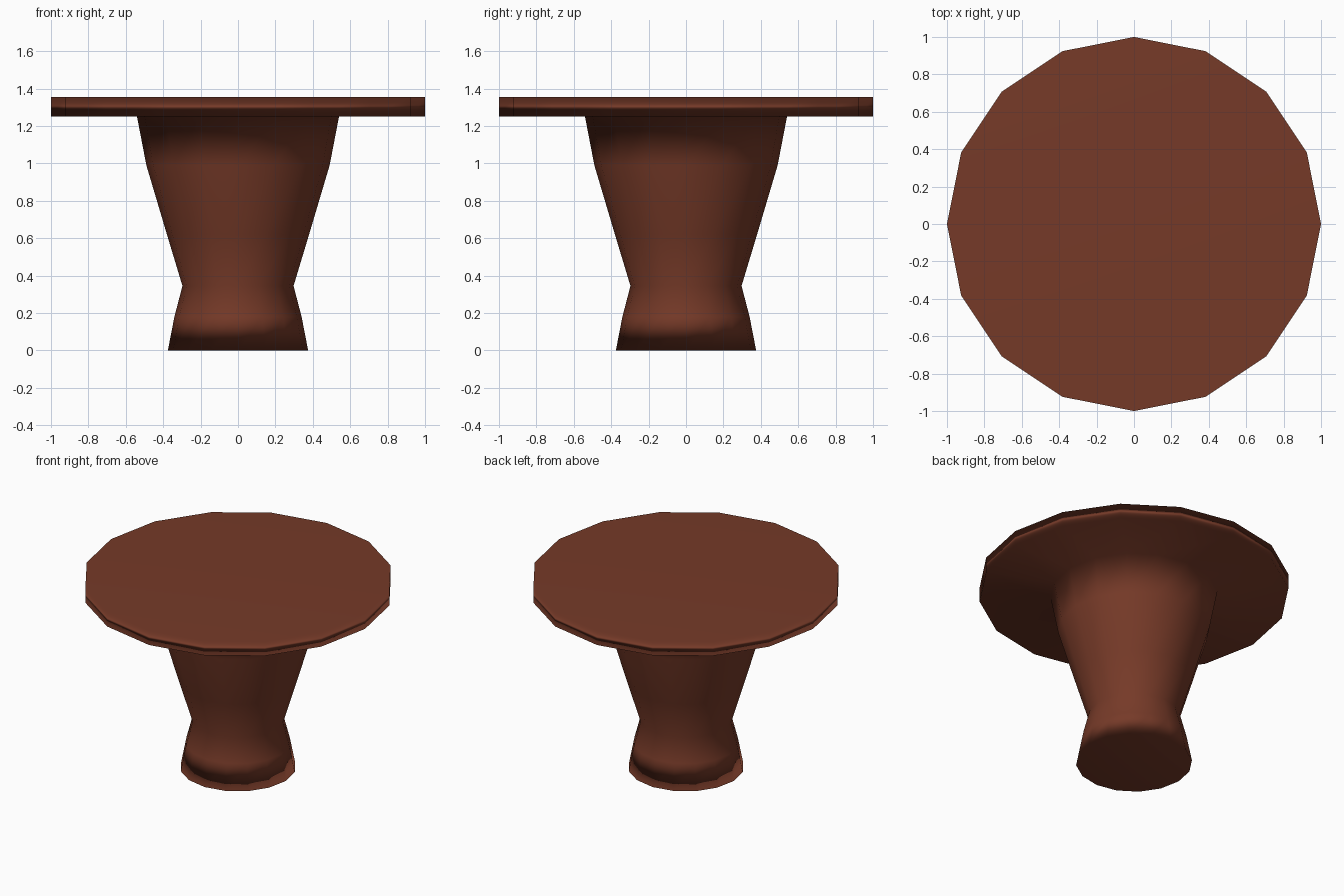
import bpy, bmesh, math

if "Cube" in bpy.data.objects:
    bpy.data.objects.remove(bpy.data.objects["Cube"])

SIDES = 16

wood = bpy.data.materials.new("dark red wood")
wood.diffuse_color = (0.18, 0.042, 0.021, 1)
wood.use_nodes = True
wood.node_tree.nodes["Principled BSDF"].inputs["Base Color"].default_value = wood.diffuse_color

# Lathe profile (radius, height): flared base, waist, widening stem, flat top
profile = [(0.375, 0), (0.34, 0.18), (0.297, 0.345), (0.38, 0.62),
           (0.49, 0.99), (0.54, 1.25), (1.0, 1.25), (1.0, 1.355)]

bm = bmesh.new()
rings = [[bm.verts.new((r * math.cos(i * math.tau / SIDES),
                        r * math.sin(i * math.tau / SIDES), z))
          for i in range(SIDES)] for r, z in profile]

# Side walls and underside
for low, high in zip(rings, rings[1:]):
    for i in range(SIDES):
        j = (i + 1) % SIDES
        bm.faces.new((low[i], low[j], high[j], high[i]))

# Floor and table top caps
bm.faces.new(rings[0][::-1])
bm.faces.new(rings[-1])

mesh = bpy.data.meshes.new("pedestal_table")
bm.to_mesh(mesh)
bm.free()
mesh.materials.append(wood)
mesh.shade_smooth()
table = bpy.data.objects.new("pedestal_table", mesh)
bpy.context.collection.objects.link(table)

# Large flat faces stay flat while the stem is smooth
table.modifiers.new("weighted_normals", 'WEIGHTED_NORMAL')
